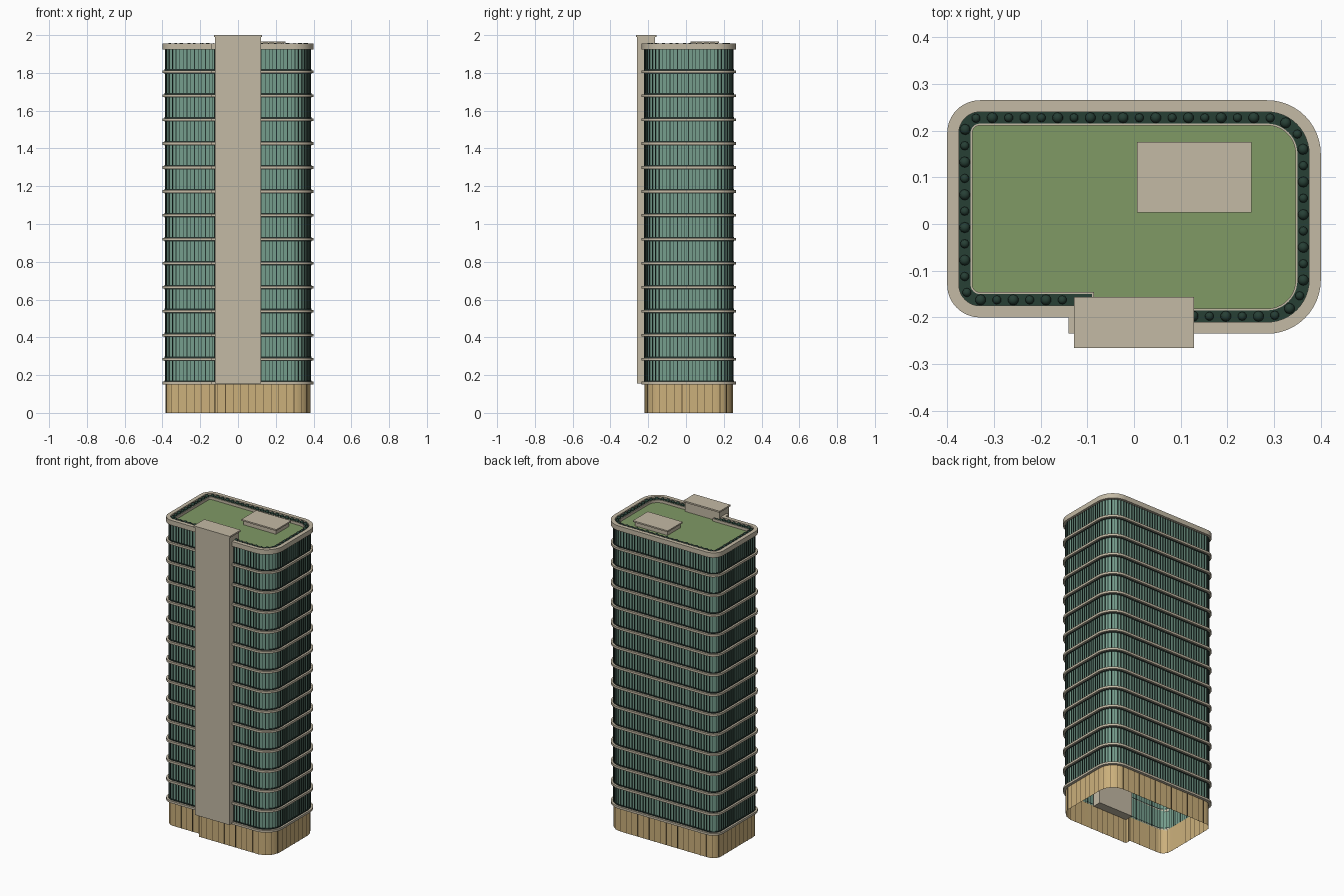
import bpy, bmesh, math
from mathutils import Vector, Matrix

cube = bpy.data.objects.get("Cube")
if cube:
    bpy.data.objects.remove(cube, do_unlink=True)


def material(name, rgb):
    m = bpy.data.materials.new(name)
    m.use_nodes = True
    m.diffuse_color = (*rgb, 1)
    m.node_tree.nodes["Principled BSDF"].inputs["Base Color"].default_value = (*rgb, 1)
    return m


STONE = material("beige stone", (0.55, 0.49, 0.375))
GLASS = material("teal glass", (0.18, 0.34, 0.265))
FRAME = material("dark frame", (0.018, 0.036, 0.03))
TIMBER = material("tan cladding", (0.60, 0.435, 0.20))
JOINT = material("brown joint", (0.12, 0.08, 0.035))
GRASS = material("roof grass", (0.215, 0.32, 0.13))
HEDGE = material("dark hedge", (0.02, 0.05, 0.036))

WALL = 0.017          # inset of the wall from the ledge edge
BASE_TOP = 0.158
FLOOR = 0.1268
FLOORS = 14
ROOF = 1.93


def outline(d):
    """Stepped, round-cornered floor plan, inset by d, counter-clockwise."""
    pts = []

    def corner(x, y, r, start):
        for i in range(13):
            a = math.radians(start + 90 * i / 12)
            pts.append(Vector((x + (r - d) * math.cos(a), y + (r - d) * math.sin(a))))

    corner(-0.33, -0.13, 0.07, 180)
    pts.append(Vector((-0.14 + d, -0.20 + d)))
    pts.append(Vector((-0.14 + d, -0.235 + d)))
    corner(0.285, -0.12, 0.115, 270)
    corner(0.285, 0.15, 0.115, 0)
    corner(-0.33, 0.195, 0.07, 90)
    return pts


def finish(name, bm, mat, smooth=True):
    bmesh.ops.recalc_face_normals(bm, faces=bm.faces[:])
    me = bpy.data.meshes.new(name)
    bm.to_mesh(me)
    bm.free()
    me.materials.append(mat)
    ob = bpy.data.objects.new(name, me)
    bpy.context.collection.objects.link(ob)
    if smooth:
        bpy.ops.object.select_all(action="DESELECT")
        ob.select_set(True)
        bpy.context.view_layer.objects.active = ob
        bpy.ops.object.shade_smooth_by_angle(angle=math.radians(30))
    return ob


def loop_at(bm, d, z):
    return [bm.verts.new((p.x, p.y, z)) for p in outline(d)]


def bridge(bm, a, b):
    for i in range(len(a)):
        j = (i + 1) % len(a)
        bm.faces.new((a[i], a[j], b[j], b[i]))


def shell(name, d, z0, z1, mat):
    bm = bmesh.new()
    bridge(bm, loop_at(bm, d, z0), loop_at(bm, d, z1))
    return finish(name, bm, mat)


def ring(name, d0, d1, spans, mat):
    """Closed bands following the floor plan, one for each height span."""
    bm = bmesh.new()
    for z0, z1 in spans:
        loops = [loop_at(bm, d, z) for d, z in ((d0, z0), (d0, z1), (d1, z1), (d1, z0))]
        for i in range(4):
            bridge(bm, loops[i], loops[(i + 1) % 4])
    return finish(name, bm, mat)


def walk(d, step):
    """Evenly spaced points and headings along the floor plan."""
    pts = outline(d)
    segs = list(zip(pts, pts[1:] + pts[:1]))
    total = sum((b - a).length for a, b in segs)
    step = total / round(total / step)
    out, target, done = [], step / 2, 0
    for a, b in segs:
        length = (b - a).length
        while target <= done + length and length > 0:
            t = (b - a) / length
            out.append((a + t * (target - done), math.atan2(t.y, t.x)))
            target += step
        done += length
    return out


def add_box(bm, centre, size, angle=0):
    m = (Matrix.Translation(centre) @ Matrix.Rotation(angle, 4, "Z")
         @ Matrix.Diagonal((*size, 1)))
    bmesh.ops.create_cube(bm, size=1, matrix=m)


def strips(name, d, step, width, depth, z0, z1, mat):
    bm = bmesh.new()
    for p, angle in walk(d, step):
        add_box(bm, (p.x, p.y, (z0 + z1) / 2), (width, depth, z1 - z0), angle)
    return finish(name, bm, mat, False)


def box(name, x, y, z, mat):
    bm = bmesh.new()
    ranges = (x, y, z)
    add_box(bm, [(a + b) / 2 for a, b in ranges], [b - a for a, b in ranges])
    return finish(name, bm, mat, False)


# Hollow base and glazed tower walls
shell("base_wall", WALL, 0, BASE_TOP, TIMBER)
strips("base_joints", WALL - 0.0005, 0.04, 0.003, 0.002, 0, BASE_TOP, JOINT)
shell("glass_wall", WALL, BASE_TOP, ROOF, GLASS)
strips("mullions", WALL - 0.002, 0.0195, 0.0035, 0.005, BASE_TOP, ROOF, FRAME)

# Floor ledges with dark frames above and below
levels = [BASE_TOP + i * FLOOR for i in range(FLOORS)]
ring("floor_ledges", 0, WALL, [(z - 0.007, z + 0.007) for z in levels], STONE)
ring("frame_rails", WALL - 0.005, WALL,
     [(z + 0.007, z + 0.013) for z in levels]
     + [(z - 0.011, z - 0.007) for z in levels[1:]], FRAME)

# Roof parapet, planter, hedge and lawn
ring("roof_parapet", 0, 0.025, [(1.924, 1.955)], STONE)
ring("hedge_bed", 0.025, 0.05, [(ROOF - 0.004, 1.945)], HEDGE)
ring("planter_rim", 0.05, 0.054, [(ROOF - 0.004, 1.947)], STONE)
bm = bmesh.new()
bm.faces.new(loop_at(bm, 0.03, ROOF))
finish("roof_lawn", bm, GRASS, False)

bm = bmesh.new()
for i, (p, angle) in enumerate(walk(0.0375, 0.035)):
    if abs(p.x) < 0.12 and p.y < 0:
        continue
    bmesh.ops.create_icosphere(bm, subdivisions=2, radius=0.0115 if i % 2 else 0.0095,
                               matrix=Matrix.Translation((p.x, p.y, 1.948)))
finish("hedge_shrubs", bm, HEDGE)

# Lift core on the front with its overhanging cap
box("lift_core", (-0.122, 0.122), (-0.259, -0.163), (0.155, 1.99), STONE)
box("lift_core_cap", (-0.128, 0.128), (-0.265, -0.156), (1.99, 2.0), STONE)

# Small plant room on the roof
box("plant_room", (0.015, 0.243), (0.035, 0.165), (ROOF, 1.957), STONE)
box("plant_room_cap", (0.006, 0.252), (0.025, 0.176), (1.957, 1.966), STONE)
